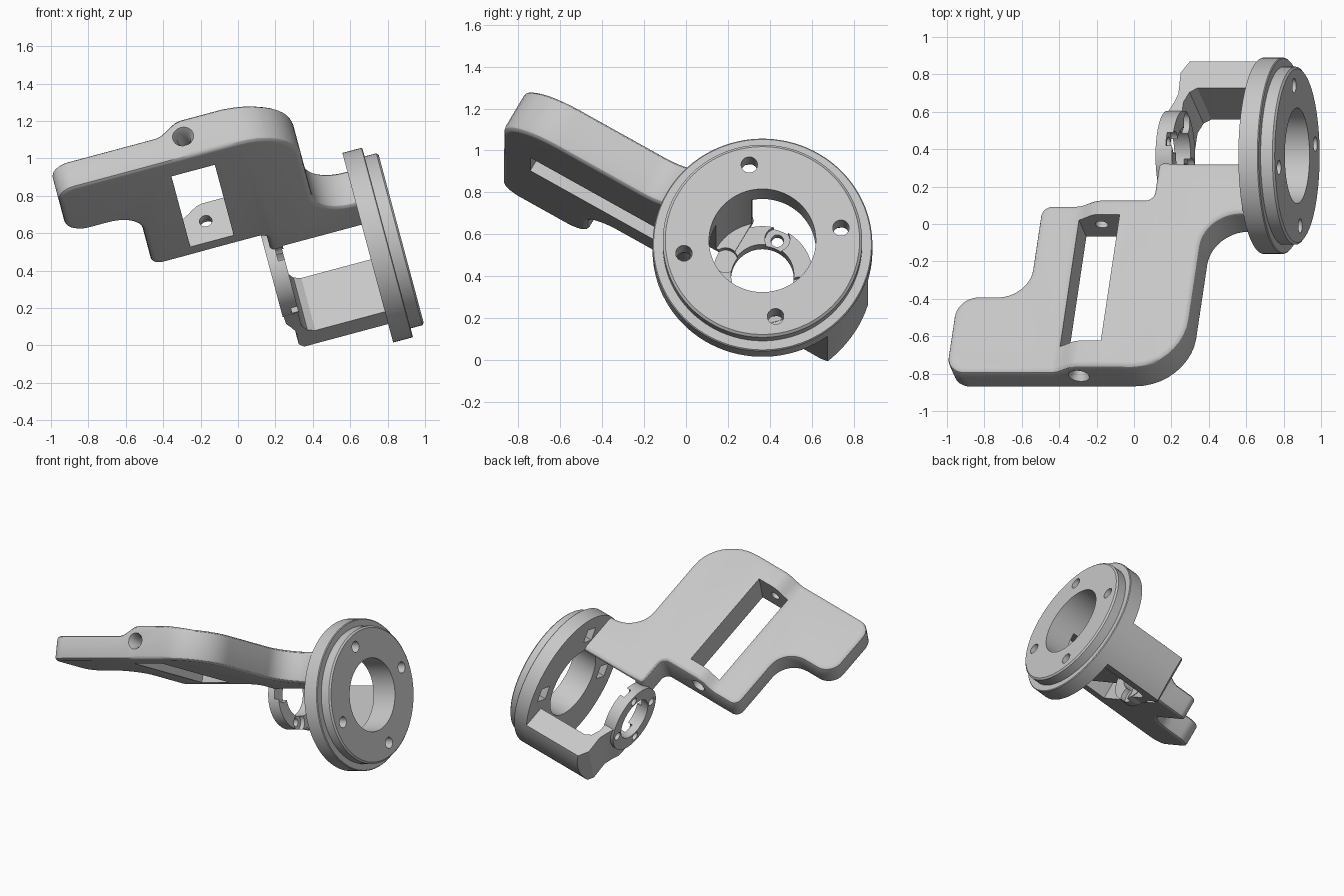
import bpy, bmesh
from math import sin, cos, radians, pi
from mathutils import Matrix, Vector

cube = bpy.data.objects.get("Cube")
if cube:
    bpy.data.objects.remove(cube, do_unlink=True)

grey = bpy.data.materials.new("plain_grey")
grey.use_nodes = True
grey.diffuse_color = (0.57, 0.57, 0.57, 1)
grey.node_tree.nodes["Principled BSDF"].inputs["Base Color"].default_value = (0.57, 0.57, 0.57, 1)


def loft(loops):
    """Closed solid through a stack of loops with equal point counts."""
    bm = bmesh.new()
    rows = [[bm.verts.new(p) for p in loop] for loop in loops]
    for low, high in zip(rows, rows[1:]):
        for i in range(len(low)):
            j = (i + 1) % len(low)
            bm.faces.new((low[i], low[j], high[j], high[i]))
    bm.faces.new(rows[0][::-1])
    bm.faces.new(rows[-1])
    bmesh.ops.recalc_face_normals(bm, faces=bm.faces)
    return bm


def finish(bm, name):
    mesh = bpy.data.meshes.new(name)
    bm.to_mesh(mesh)
    bm.free()
    mesh.materials.append(grey)
    ob = bpy.data.objects.new(name, mesh)
    bpy.context.collection.objects.link(ob)
    return ob


def turned(name, profile, axis="X", at=(0, 0), sides=96):
    """Solid of revolution along x or y from (position, radius) pairs."""
    loops = []
    for pos, r in profile:
        ring = [(at[0] + r * cos(2 * pi * (k + .5) / sides), at[1] + r * sin(2 * pi * (k + .5) / sides))
                for k in range(sides)]
        loops.append([(pos, u, v) if axis == "X" else (u, pos, v) for u, v in ring])
    return finish(loft(loops), name)


def box(name, size, spot, turn=0):
    bm = bmesh.new()
    bmesh.ops.create_cube(bm, size=1)
    bm.transform(Matrix.Rotation(turn, 4, "X") @ Matrix.Translation(spot) @ Matrix.Diagonal((*size, 1)))
    return finish(bm, name)


def combine(ob, tool, operation="DIFFERENCE"):
    mod = ob.modifiers.new("combine", "BOOLEAN")
    mod.operation, mod.object, mod.solver = operation, tool, "EXACT"
    bpy.ops.object.select_all(action="DESELECT")
    bpy.context.view_layer.objects.active = ob
    ob.select_set(True)
    bpy.ops.object.modifier_apply(modifier=mod.name)
    bpy.data.objects.remove(tool, do_unlink=True)


def rounded(corners, inset, steps=10):
    """Outline of rounded right-angled corners, moved inwards by inset."""
    out = []
    for i, (x, y, r) in enumerate(corners):
        p = Vector((x, y))
        before = (Vector(corners[i - 1][:2]) - p).normalized()
        after = (Vector(corners[(i + 1) % len(corners)][:2]) - p).normalized()
        side = 1 if after.cross(before) > 0 else -1
        p += side * inset * (before + after)
        r -= side * inset
        for k in range(steps + 1):
            t = k / steps * pi / 2
            out.append(p + r * (before * (1 - sin(t)) + after * (1 - cos(t))))
    return out


def thickness(x):
    """Arm thickness: thin tip, raised middle, slight taper to the flange."""
    t = min(1, max(0, (x + 1.13) / .15))
    taper = min(1, max(0, (x + .75) / .2))
    return .17 + .07 * t * t * (3 - 2 * t) - .02 * taper


# Flat arm with softened edges and a stepped outline
corners = [(-1.715, -1.435, .1), (-.4, -1.435, .3), (-.4, -.48, .2), (-.12, -.48, .03),
           (-.12, -.17, .03), (-.69, -.17, .03), (-.69, -.404, .05), (-1.32, -.404, .06),
           (-1.32, -.964, .17), (-1.715, -.964, .12)]
soft, full = .028, .24
layers = [(soft * (1 - sin(k * pi / 6)), soft * (1 - cos(k * pi / 6))) for k in range(4)]
layers += [(inset, full - z) for inset, z in reversed(layers)]
bm = loft([[(p.x, p.y, z) for p in rounded(corners, inset)] for inset, z in layers])
for x in [-1.13 + .03 * k for k in range(6)] + [-.75, -.55]:
    bmesh.ops.bisect_plane(bm, geom=bm.verts[:] + bm.edges[:] + bm.faces[:], dist=1e-5,
                           plane_co=(x, 0, 0), plane_no=(1, 0, 0))
for v in bm.verts:
    v.co.z *= thickness(v.co.x) / full
bracket = finish(bm, "tilted_bracket")

# Outer bar that bends in to the small ring
bar_outline = [(-.13, .345), (-.57, .345), (-.61, .32), (-.635, .26), (-.635, .1), (-.715, .1),
               (-.712, .2), (-.69, .25), (-.67, .31), (-.675, .44), (-.61, .55), (-.13, .55)]
bar = finish(loft([[(x, y, z) for x, y in bar_outline] for z in (-.21, .125)]), "support_bar")
combine(bar, turned("round_trim", [(-1, .525), (.5, .525)]), "INTERSECT")

# Join with the small ring and the stepped round flange
combine(bracket, bar, "UNION")
combine(bracket, turned("small_ring", [(-.72, .24), (-.63, .24)]), "UNION")
combine(bracket, turned("mounting_flange", [
    (-.185, .525), (-.08, .525), (-.075, .52), (-.075, .476), (-.01, .476), (0, .464)]), "UNION")

# Large bore, small ring bore and the long slot
combine(bracket, turned("bore_cutter", [(-.622, .255), (.1, .255)]))
combine(bracket, turned("ring_cutter", [(-.9, .15), (-.5, .15)]))
combine(bracket, box("slot_cutter", (.24, .78, 1), (-.98, -.89, .1)))

# Screw hole through both ends of the arm, with a sunk head
for profile in ([(-1.6, .034), (-.2, .034)], [(-1.47, .075), (-1.39, .034)], [(-.45, .05), (-.3, .05)]):
    combine(bracket, turned("screw_cutter", profile, "Y", (-.985, .13), 32))

# Four flange screws with nut pockets, four ring screws with recesses
for k in range(4):
    ang = radians(39.5 + 90 * k)
    spot = (.38 * cos(ang), .38 * sin(ang))
    combine(bracket, turned("screw_cutter", [(-.25, .039), (.1, .039)], at=spot, sides=32))
    combine(bracket, box("nut_cutter", (.1, .1, .1), (-.185, .38, 0), ang))
    ang = radians(98 + 90 * k)
    spot = (.19 * cos(ang), .19 * sin(ang))
    combine(bracket, turned("screw_cutter", [(-.9, .03), (-.58, .03)], at=spot, sides=32))
    combine(bracket, turned("recess_cutter", [(-.665, .06), (-.6, .06)], at=spot, sides=32))

# Tilt the bracket and stand it in place
tilt = Matrix.Rotation(radians(-15), 4, "Y") @ Matrix.Rotation(radians(-30), 4, "X")
bracket.data.transform(Matrix.Translation((.8725, .365, .57)) @ tilt)
bpy.ops.object.select_all(action="DESELECT")
bpy.context.view_layer.objects.active = bracket
bracket.select_set(True)
bpy.ops.object.shade_smooth_by_angle(angle=radians(30))
